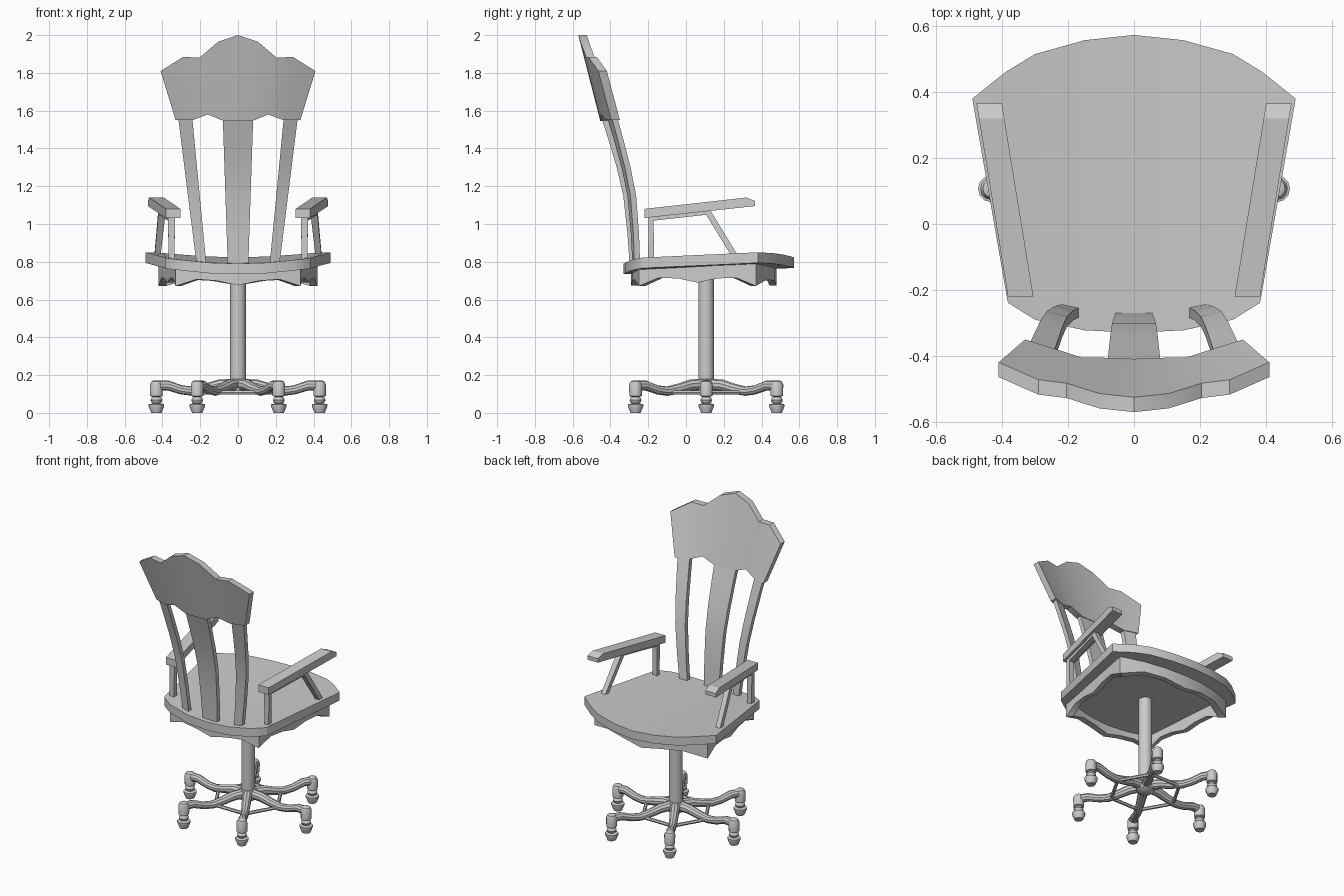
import bpy, bmesh, math
from mathutils import Vector as V

if "Cube" in bpy.data.objects:
    bpy.data.objects.remove(bpy.data.objects["Cube"])


def loft(name, rings, closed=False, angle=35):
    """Skin a list of equal-length point rings into one object."""
    bm = bmesh.new()
    rows = [[bm.verts.new(p) for p in r] for r in rings]
    n = len(rows[0])
    pairs = list(zip(rows, rows[1:])) + ([(rows[-1], rows[0])] if closed else [])
    for a, b in pairs:
        for i in range(n):
            j = (i + 1) % n
            bm.faces.new((a[i], a[j], b[j], b[i]))
    if not closed:
        bm.faces.new(rows[0])
        bm.faces.new(rows[-1])
    bmesh.ops.recalc_face_normals(bm, faces=bm.faces)
    me = bpy.data.meshes.new(name)
    bm.to_mesh(me)
    bm.free()
    ob = bpy.data.objects.new(name, me)
    bpy.context.collection.objects.link(ob)
    bpy.ops.object.select_all(action='DESELECT')
    ob.select_set(True)
    bpy.context.view_layer.objects.active = ob
    bpy.ops.object.shade_smooth_by_angle(angle=math.radians(angle))
    return ob


def tube(name, pts, radii, side, sides=10, **kw):
    """Sweep a polygon along a path lying across the 'side' direction."""
    pts, side, rings = [V(p) for p in pts], V(side).normalized(), []
    for i, p in enumerate(pts):
        d1 = (p - pts[max(i - 1, 0)]).normalized()
        d2 = (pts[min(i + 1, len(pts) - 1)] - p).normalized()
        up = side.cross((d1 + d2).normalized())
        rings.append([p + radii[i] * (math.cos(t) * side + math.sin(t) * up)
                      for t in [2 * math.pi * (k + .5) / sides for k in range(sides)]])
    return loft(name, rings, **kw)


def lathe(name, profile, cx, cy, sides=12):
    return loft(name, [[(cx + r * math.cos(2 * math.pi * k / sides),
                         cy + r * math.sin(2 * math.pi * k / sides), z)
                        for k in range(sides)] for r, z in profile])


def mirrored(half):
    """Columns from centre outwards -> columns from left to right."""
    return [[(-p[0], *p[1:]) for p in c] for c in half[:0:-1]] + half


# dished seat, lofted in strips from rear edge to front edge
rear = [(0, -.33, .79), (.15, -.322, .795), (.30, -.29, .81), (.38, -.24, .82), (.383, -.235, .822)]
front = [(0, .573, .823), (.15, .557, .828), (.30, .515, .838), (.39, .46, .846), (.49, .38, .85)]
down = V((0, 0, -.056))
loft("seat", mirrored([[tuple(V(a)), tuple(V(b)), tuple(V(b) + down), tuple(V(a) + down)]
                       for a, b in zip(rear, front)]))

# scalloped apron under the seat
outline = []
wave = [.672, .715, .712, .69, .712, .715]
corners = [(-.33, -.25), (.33, -.25), (.42, .37), (-.42, .37)]
for s in range(4):
    (x0, y0), (x1, y1) = corners[s], corners[(s + 1) % 4]
    bulge = (-.04, 0, .11, 0)[s]
    for i in range(6):
        t = i / 6
        low = wave[i] - (.015 * math.sin(math.pi * t) if s in (0, 2) else 0)
        outline.append((x0 + (x1 - x0) * t, y0 + (y1 - y0) * t + bulge * 4 * t * (1 - t), low))
rings = []
for x, y, low in outline:
    high = .745 + .125 * abs(x) + .053 * (y + .28)
    xi, yi = x * .91, .1 + (y - .1) * .9
    rings.append([(x, y, low), (x, y, high), (xi, yi, high), (xi, yi, low)])
loft("apron", rings, closed=True)


# curved back: top rail
def rail_y(x, z):
    return -.41 - .256 * (z - 1.55) + (.55 - .8 * (z - 1.55)) * x * x


low = [(0, 1.545), (.075, 1.545), (.16, 1.58), (.24, 1.55), (.33, 1.55)]
top = [(0, 2.0), (.105, 1.965), (.205, 1.88), (.29, 1.885), (.41, 1.81)]
loft("top_rail", mirrored([[(a, rail_y(a, b), b), (a, rail_y(a, b) - .045, b),
                            (c, rail_y(c, d) - .045, d), (c, rail_y(c, d), d)]
                           for (a, b), (c, d) in zip(low, top)]))

# three back slats
for name, x0, x1, w0, w1 in [("left_slat", -.195, -.278, .026, .037),
                             ("middle_slat", 0, 0, .055, .08),
                             ("right_slat", .195, .278, .026, .037)]:
    rings = []
    for z, y in [(.775, -.268), (.95, -.28), (1.15, -.302), (1.3, -.337), (1.45, -.382), (1.6, -.429)]:
        t = (z - .8) / .75
        c, w = x0 + (x1 - x0) * t, w0 + (w1 - w0) * t
        yc = y + .55 * c * c
        m = 1.1 * c
        rings.append([(c - w, yc - m * w, z), (c + w, yc + m * w, z),
                      (c + w, yc + m * w - .03, z), (c - w, yc - m * w - .03, z)])
    loft(name, rings)

# armrests with bent supports
profile = [(-.22, 1.032), (-.22, 1.08), (.32, 1.14), (.365, 1.122), (.365, 1.095)]
for name, s in (("left", -1), ("right", 1)):
    loft(name + "_armrest", [[(s * (x + .163 * (y + .22)), y, z) for y, z in profile]
                             for x in (.305, .382)], angle=10)
    tube(name + "_arm_support", [(s * .352, -.185, .8), (s * .352, -.185, 1.03),
                                 (s * .403, .115, 1.065), (s * .428, .265, .82)],
         [.022, .026, .026, .022], (1, 0, 0), sides=4)

# column and hub
CY = .107
lathe("column", [(.042, .12), (.042, .79)], 0, CY, 16)
lathe("hub", [(.03, .1), (.055, .115), (.06, .15), (.048, .178), (.03, .182)], 0, CY, 16)

# six-legged base with casters and struts
caster = [(.027, 0), (.041, .035), (.041, .045), (.02, .05), (.028, .057), (.031, .068),
          (.026, .08), (.02, .085), (.033, .09), (.034, .15), (.026, .167), (.012, .172)]
for k in range(6):
    a, b = math.radians(60 * k), math.radians(60 * k + 60)
    ca, sa = math.cos(a), math.sin(a)
    path = [(.02, .15), (.10, .146), (.17, .128), (.24, .115), (.30, .122), (.37, .145), (.43, .143)]
    tube(f"leg_{k + 1}", [(r * ca, CY + r * sa, z) for r, z in path],
         [.032, .03, .027, .025, .024, .026, .027], (-sa, ca, 0))
    lathe(f"caster_{k + 1}", caster, .432 * ca, CY + .432 * sa)
    tube(f"strut_{k + 1}", [(.22 * ca, CY + .22 * sa, .108),
                            (.22 * math.cos(b), CY + .22 * math.sin(b), .108)],
         [.011, .011], (0, 0, 1), sides=6)
